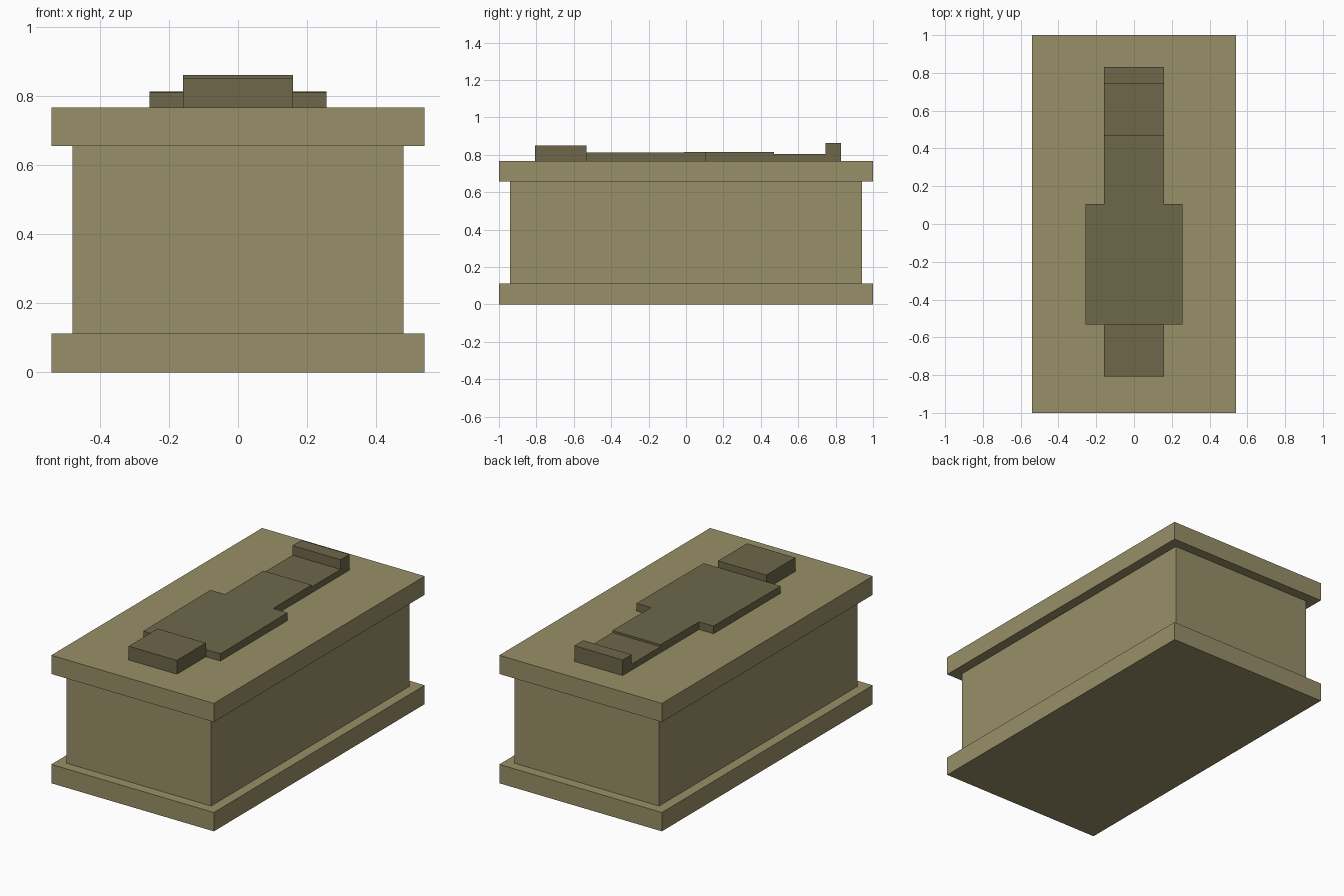
import bpy, bmesh

if "Cube" in bpy.data.objects:
    bpy.data.objects.remove(bpy.data.objects["Cube"])


def material(name, color):
    m = bpy.data.materials.new(name)
    m.diffuse_color = (*color, 1)
    m.use_nodes = True
    m.node_tree.nodes["Principled BSDF"].inputs["Base Color"].default_value = m.diffuse_color
    return m


stone = material("pale_stone", (0.314, 0.279, 0.138))
carved = material("dark_stone", (0.156, 0.136, 0.069))


def prism(name, half_outline, z0, top, mat):
    """Mirror a half outline (x > 0, front to back) and raise it to height top(y)."""
    outline = half_outline + [(-x, y) for x, y in reversed(half_outline)]
    bm = bmesh.new()
    low = [bm.verts.new((x, y, z0)) for x, y in outline]
    high = [bm.verts.new((x, y, top(y))) for x, y in outline]
    bm.faces.new(low[::-1])
    bm.faces.new(high)
    n = len(outline)
    for i in range(n):
        j = (i + 1) % n
        bm.faces.new((low[i], low[j], high[j], high[i]))
    bmesh.ops.recalc_face_normals(bm, faces=bm.faces)
    mesh = bpy.data.meshes.new(name)
    bm.to_mesh(mesh)
    bm.free()
    mesh.materials.append(mat)
    obj = bpy.data.objects.new(name, mesh)
    bpy.context.collection.objects.link(obj)
    return obj


def slab(name, half_x, y0, y1, z0, z1, mat):
    return prism(name, [(half_x, y0), (half_x, y1)], z0, lambda y: z1, mat)


# Tomb chest: plinth, recessed body, overhanging lid
LID = 0.768
slab("plinth", 0.54, -1.0, 1.0, 0.0, 0.113, stone)
slab("chest_body", 0.48, -0.94, 0.94, 0.113, 0.656, stone)
slab("lid", 0.54, -1.0, 1.0, 0.656, LID, stone)

# Reclining effigy: head, torso with thighs (slightly rising), shins, feet
slab("head", 0.16, -0.808, -0.533, LID, 0.851, carved)
prism("torso_and_thighs",
      [(0.256, -0.533), (0.256, 0.105), (0.16, 0.105), (0.16, 0.47)],
      LID, lambda y: 0.811 + 0.005 * (y + 0.533), carved)
slab("shins", 0.16, 0.47, 0.745, LID, 0.804, carved)
slab("feet", 0.16, 0.745, 0.83, LID, 0.862, carved)
